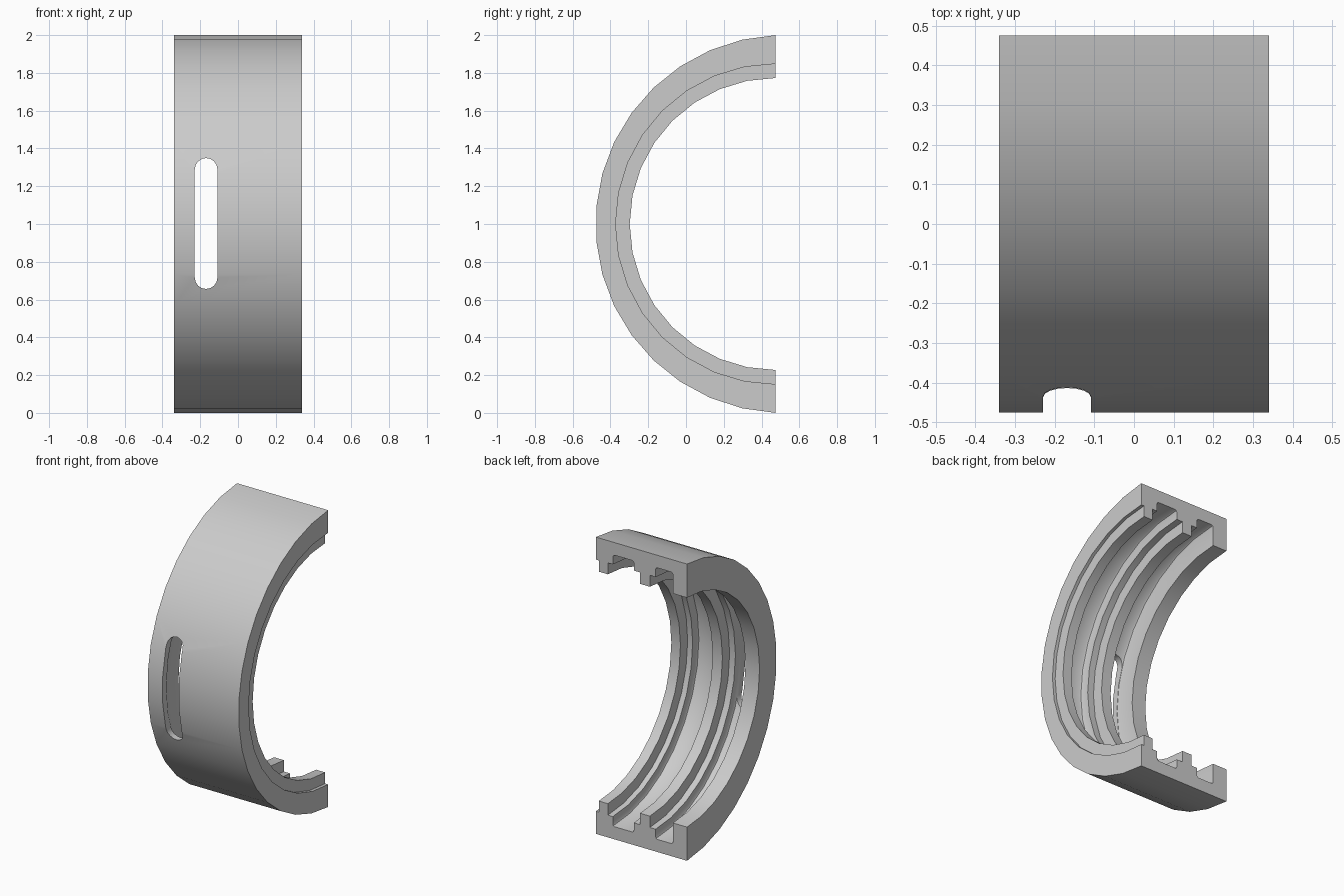
import bpy, bmesh, math

if "Cube" in bpy.data.objects:
    bpy.data.objects.remove(bpy.data.objects["Cube"])

Y_BACK = 0.475          # plane of the cut faces
OUT_CY = 0.522          # outer arc is slightly off-centre from the bore
OUT_R = math.hypot(1.0, OUT_CY - Y_BACK)
HALF_W = 0.34


def new_object(name, bm):
    bmesh.ops.recalc_face_normals(bm, faces=bm.faces)
    mesh = bpy.data.meshes.new(name)
    bm.to_mesh(mesh)
    bm.free()
    ob = bpy.data.objects.new(name, mesh)
    bpy.context.collection.objects.link(ob)
    return ob


def groove_floor(x0, x1, r, f=0.014):
    # groove floor with rounded corners
    k = f * 0.3
    return [(x0, r - f), (x0 - k, r - k), (x0 - f, r),
            (x1 + f, r), (x1 + k, r - k), (x1, r - f)]


# bore profile as (x, radius): stepped lips and two grooves
profile = [(HALF_W, 0.848), (0.318, 0.848), (0.318, 0.773), (0.25, 0.773),
           (0.25, 0.85), (0.213, 0.85)]
profile += groove_floor(0.213, 0.056, 0.915)
profile += [(0.056, 0.85), (0.01, 0.85), (0.01, 0.773), (-0.063, 0.773),
            (-0.063, 0.85), (-0.106, 0.85)]
profile += groove_floor(-0.106, -0.235, 0.915)
profile += [(-0.235, 0.773), (-HALF_W, 0.773)]

# half shell: bore swept in 16 steps, outside in 17
bm = bmesh.new()
inner = []
for i in range(17):
    a = math.pi / 2 + math.pi * i / 16
    inner.append([bm.verts.new((x, Y_BACK + r * math.cos(a), 1 + r * math.sin(a)))
                  for x, r in profile])
start = math.acos((Y_BACK - OUT_CY) / OUT_R)
outer = []
for i in range(18):
    a = start + (2 * math.pi - 2 * start) * i / 17
    outer.append([bm.verts.new((x, OUT_CY + OUT_R * math.cos(a), 1 + OUT_R * math.sin(a)))
                  for x in (HALF_W, -HALF_W)])
for rows in (inner, outer):
    for a, b in zip(rows, rows[1:]):
        for j in range(len(a) - 1):
            bm.faces.new((a[j], a[j + 1], b[j + 1], b[j]))
for e in (0, -1):
    # side face, then cut face
    bm.faces.new([r[e] for r in inner] + [r[e] for r in reversed(outer)])
    bm.faces.new(inner[e] + outer[e][::-1])
bm.normal_update()
bmesh.ops.triangulate(bm, faces=[f for f in bm.faces if len(f.verts) > 4])
shell = new_object("half_bearing_shell", bm)

# slot cutter
bm = bmesh.new()
pts = []
for cz, a0 in ((1.289, 0), (0.716, math.pi)):
    for i in range(9):
        a = a0 + math.pi * i / 8
        pts.append((-0.169 + 0.06 * math.cos(a), cz + 0.06 * math.sin(a)))
base = bm.faces.new([bm.verts.new((x, -0.6, z)) for x, z in pts])
sides = bmesh.ops.extrude_face_region(bm, geom=[base], use_keep_orig=True)
for v in sides["geom"]:
    if isinstance(v, bmesh.types.BMVert):
        v.co.y = -0.1
cutter = new_object("slot_cutter", bm)
cutter.hide_render = True

# cut the slot and shade
bpy.context.view_layer.objects.active = shell
shell.select_set(True)
cut = shell.modifiers.new("slot", "BOOLEAN")
cut.operation = "DIFFERENCE"
cut.solver = "EXACT"
cut.object = cutter
bpy.ops.object.modifier_apply(modifier=cut.name)
bpy.data.objects.remove(cutter)
bpy.ops.object.shade_smooth_by_angle(angle=math.radians(30))
